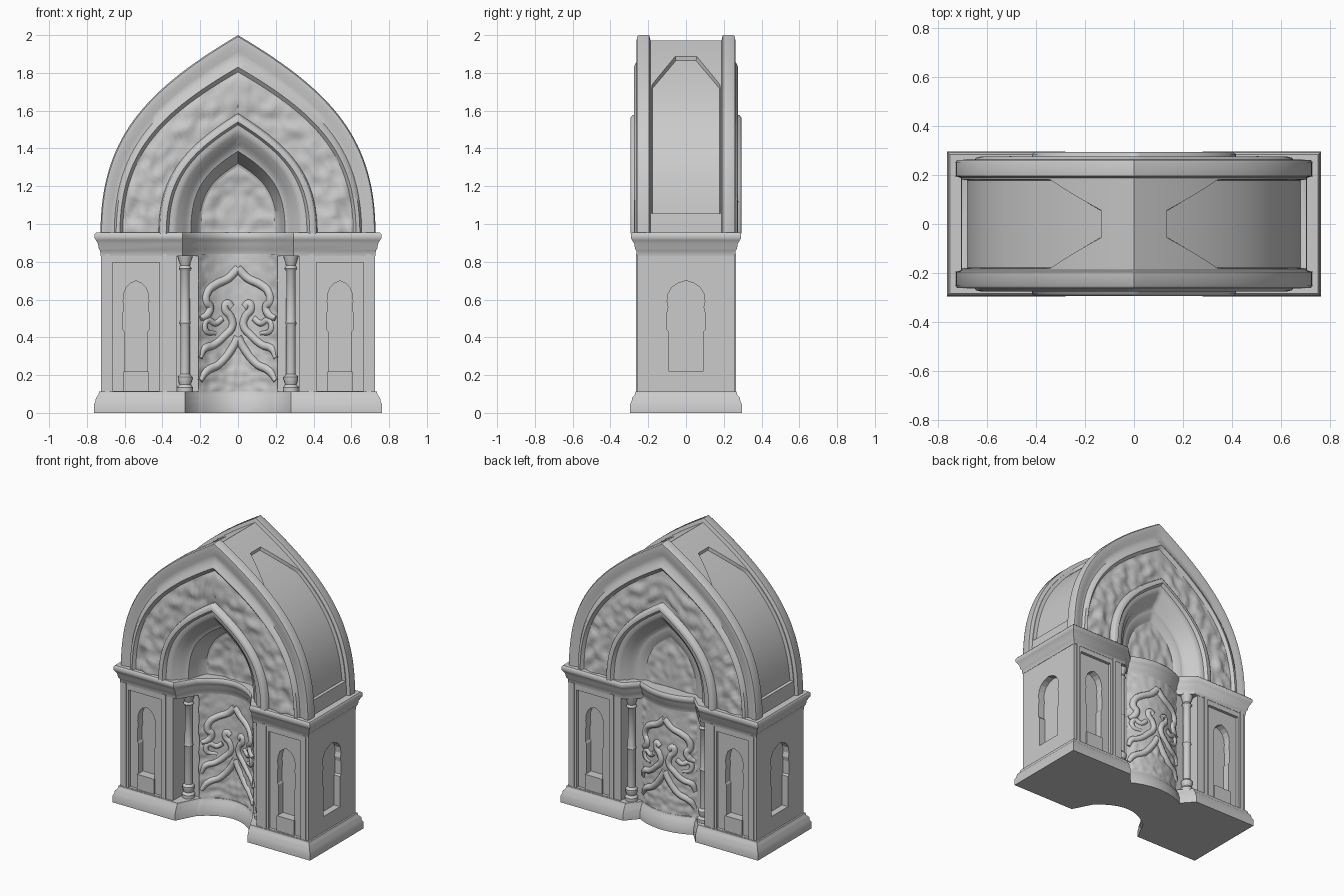
import bpy, bmesh, math
from mathutils import Vector, noise

if "Cube" in bpy.data.objects:
    bpy.data.objects.remove(bpy.data.objects["Cube"])

stone = bpy.data.materials.new("grey stone")
stone.diffuse_color = (0.6, 0.6, 0.6, 1)
stone.use_nodes = True
stone.node_tree.nodes["Principled BSDF"].inputs["Base Color"].default_value = stone.diffuse_color
SPRING = 0.95          # height where the arches start
SIDES = (-1, 1)        # front, back


def make(name, verts, faces, angle=35):
    me = bpy.data.meshes.new(name)
    me.from_pydata(verts, [], faces)
    bm = bmesh.new()
    bm.from_mesh(me)
    bmesh.ops.remove_doubles(bm, verts=bm.verts, dist=1e-5)
    bmesh.ops.recalc_face_normals(bm, faces=bm.faces)
    bm.to_mesh(me)
    bm.free()
    ob = bpy.data.objects.new(name, me)
    bpy.context.collection.objects.link(ob)
    me.materials.append(stone)
    bpy.ops.object.select_all(action='DESELECT')
    ob.select_set(True)
    bpy.context.view_layer.objects.active = ob
    if angle:
        bpy.ops.object.shade_smooth_by_angle(angle=math.radians(angle))
    return ob


def skin(name, rows, closed=False, bottom=False, top=False, angle=35):
    """Bridge equal-length rows of points."""
    n = len(rows[0])
    verts = [p for r in rows for p in r]
    faces = [(i * n + j, i * n + (j + 1) % n, (i + 1) * n + (j + 1) % n, (i + 1) * n + j)
             for i in range(len(rows) - 1) for j in range(n if closed else n - 1)]
    if bottom:
        faces.append(tuple(range(n)))
    if top:
        faces.append(tuple(range((len(rows) - 1) * n, len(rows) * n)))
    return make(name, verts, faces, angle)


def wall(x, s):
    """Niche wall: concave at the front, gently convex at the back."""
    u = (x / 0.2) ** 2
    return -0.025 - 0.09 * u if s < 0 else 0.228 - 0.05 * u


def plan(o, jamb_in, jamb_out, z):
    """Ground plan grown by o; the jambs splay from the niche to the pier face."""
    xs = [0.2 * i / 12 for i in range(13)]
    half = [(x, wall(x, -1) - o) for x in xs]
    half += [(jamb_in, -0.118 - o), (jamb_out, -0.258 - o), (0.725 + o, -0.258 - o),
             (0.725 + o, 0.258 + o), (jamb_out, 0.258 + o), (jamb_in, 0.175 + o)]
    half += [(x, wall(x, 1) + o) for x in reversed(xs)]
    return [(x, y, z) for x, y in half] + [(-x, y, z) for x, y in reversed(half[1:-1])]


PIER = (.322, .323)


def moulding(name, profile, jambs, first=None, last=None, **caps):
    rows = [plan(o, *jambs, z) for o, z in profile]
    rows = ([first] if first else []) + rows + ([last] if last else [])
    return skin(name, rows, True, angle=40, **caps)


# lower storey
moulding("base", [(.038, 0), (.038, .045), (.03, .06), (.027, .08), (.014, .095), (.01, .112)], (.207, .28),
         last=plan(0, *PIER, .113), bottom=True)
piers = moulding("piers", [(0, .1), (0, .88)], PIER, bottom=True, top=True)
moulding("cornice", [(.002, .83), (.005, .86), (.012, .868), (.016, .895), (.028, .915),
                     (.034, .925), (.034, .945), (.026, .955)], (.207, .295),
         first=plan(0, *PIER, .83), last=plan(-.065, .27, .36, .955))


# recessed pier panels and small arched niches, cut in two steps
def cut(name, shapes):
    verts, faces = [], []
    for outline, place in shapes:
        b, n = len(verts), len(outline)
        verts += [place(u, v, d) for d in (0, 1) for u, v in outline]
        faces += [tuple(range(b, b + n)), tuple(range(b + n, b + 2 * n))]
        faces += [(b + i, b + (i + 1) % n, b + n + (i + 1) % n, b + n + i) for i in range(n)]
    ob = make(name, verts, faces, None)
    mod = piers.modifiers.new(name, 'BOOLEAN')
    mod.object = ob
    mod.operation = 'DIFFERENCE'
    mod.solver = 'EXACT'
    bpy.context.view_layer.objects.active = piers
    bpy.ops.object.modifier_apply(modifier=mod.name)
    bpy.data.objects.remove(ob)


def niche_outline(w):
    right = [(.9 * w, .22), (.9 * w, .43), (w, .44), (w, .53), (.93 * w, .56), (w, .59),
             (.95 * w, .63), (.75 * w, .665), (.45 * w, .685)]
    return right + [(0, .70)] + [(-u, v) for u, v in reversed(right)]


def facing_y(cx, s, depth):
    return lambda u, v, d: (cx + u, s * (.258 - depth if d else .35), v)


def facing_x(s, depth):
    return lambda u, v, d: (s * (.725 - depth if d else .8), u, v)


panel = [(-.125, .115), (.125, .115), (.125, .795), (-.125, .795)]
fronts = [(sx * .54, s) for sx in SIDES for s in SIDES]
cut("panel_cutter", [(panel, facing_y(cx, s, .02)) for cx, s in fronts])
cut("niche_cutter", [(niche_outline(.068), facing_y(cx, s, .07)) for cx, s in fronts] +
    [(niche_outline(.1), facing_x(s, .045)) for s in SIDES])

# open the hidden ends of the piers and the strip covered by the carved walls
bm = bmesh.new()
bm.from_mesh(piers.data)
hidden = [f for f in bm.faces if all(v.co.z < .101 for v in f.verts) or all(v.co.z > .879 for v in f.verts)
          or all(abs(v.co.x) < .201 for v in f.verts)]
bmesh.ops.delete(bm, geom=hidden, context='FACES')
bm.to_mesh(piers.data)
bm.free()

# slim raised strips beside the pier panels, and the blocks below the niches
for cx, s in fronts:
    for name, x0, x1, z0, z1, y0, y1 in (
            ("pier_strip", -.165, -.14, .11, .84, .255, .265), ("pier_strip", .14, .165, .11, .84, .255, .265),
            ("niche_sill", -.066, .066, .11, .22, .235, .25)):
        skin(name, [[(cx + x, s * y, z) for x, y in ((x0, y0), (x1, y0), (x1, y1), (x0, y1))]
                    for z in (z0, z1)], True, True, True)

# corner columns
shaft = [(.042, .11), (.042, .135), (.03, .15), (.038, .175), (.038, .19), (.025, .205), (.025, .46),
         (.03, .475), (.025, .49), (.024, .75), (.034, .765), (.025, .78), (.038, .82), (.042, .84)]
for sx in SIDES:
    for cy in (-.145, .2):
        skin("column", [[(sx * .28 + r * math.cos(a * math.pi / 8), cy + r * math.sin(a * math.pi / 8), z)
                         for a in range(16)] for r, z in shaft], True)


# carved wall panels with a lobed frame and scrolling leaves
def carving(x, z, s):
    rough = noise.noise(Vector((abs(x) * 22, z * 22, 5 + s)))
    busy = 1 if z < .32 or abs(x) > .17 else .3
    return wall(x, s) + s * (.007 + .011 * busy * rough)


def ribbon(name, pts, s, radius):
    cu = bpy.data.curves.new(name, 'CURVE')
    cu.dimensions = '3D'
    cu.bevel_depth = radius
    cu.bevel_resolution = 2
    cu.resolution_u = 6
    sp = cu.splines.new('BEZIER')
    sp.bezier_points.add(len(pts) - 1)
    for i, (bp, (x, z)) in enumerate(zip(sp.bezier_points, pts)):
        bp.co = (x, wall(x, s) + s * .003, z)
        bp.radius = .6 if i == len(pts) - 1 else 1
        bp.handle_left_type = bp.handle_right_type = 'AUTO'
    cu.use_fill_caps = True
    cu.materials.append(stone)
    ob = bpy.data.objects.new(name, cu)
    bpy.context.collection.objects.link(ob)


frame = [(0, .765), (.05, .715), (.12, .68), (.16, .645), (.17, .59), (.15, .56), (.165, .52), (.2, .5)]
scroll = [(.035, .56), (.06, .58), (.07, .55), (.04, .51), (.03, .46), (.07, .41), (.13, .36), (.18, .34), (.2, .29)]
leaf = [(0, .4), (.04, .33), (.1, .26), (.17, .22), (.2, .17)]
hook = [(.085, .5), (.12, .475), (.165, .49), (.175, .44), (.12, .42)]
for s in SIDES:
    skin("carved_wall", [[(x, carving(x, z, s), z) for x in [-.21 + .42 * i / 44 for i in range(45)]]
                         for z in [.105 + .735 * j / 70 for j in range(71)]], angle=60)
    for sx in SIDES:
        for name, path, rad in (("lobed_frame", frame, .024), ("scroll", scroll, .022),
                                ("leaf", leaf, .023), ("hook", hook, .018)):
            ribbon(name, [(sx * x, z) for x, z in path], s, rad)


# pointed arches of the upper storey
def arch(t, w, h):
    """Point on a pointed arch, t from 0 (right foot) through 1 (apex) to 2 (left foot)."""
    side = 1 if t <= 1 else -1
    t = t if t <= 1 else 2 - t
    q = 1 - t
    full = .68 + .16 * min(1, max(0, (.62 - h) / .25))      # smaller arches are rounder
    x = q ** 3 + 3 * q * q * t + 3 * q * t * t * full
    z = 3 * q * q * t * .48 + 3 * q * t * t * .72 + t ** 3
    return side * w * x, SPRING + h * z


STEPS = [i / 36 for i in range(73)]


def arch_loft(name, stations, s, bump=0.0, sub=1, angle=45):
    rows = []
    for i in range((len(stations) - 1) * sub + 1):
        k, f = divmod(i, sub)
        f /= sub
        a, b = stations[k], stations[min(k + 1, len(stations) - 1)]
        w, h, y = (p + (q - p) * f for p, q in zip(a, b))
        row = []
        for t in STEPS:
            x, z = arch(t, w, h)
            n = 0
            if bump and 0 < i < (len(stations) - 1) * sub:
                n = bump * noise.noise(Vector((abs(x) * 17, z * 17, 2 + s)))
            row.append((x, s * (y + n), z))
        rows.append(row)
    return skin(name, rows, angle=angle)


outer = [(.706, 1.022, .188), (.728, 1.05, .195), (.728, 1.05, .25), (.722, 1.042, .26), (.695, 1.0, .262),
         (.675, .965, .252), (.655, .925, .252), (.645, .895, .27), (.625, .88, .275), (.61, .855, .255)]
band = [(.61, .855, .255), (.52, .755, .264), (.42, .635, .255)]
inner = [(.42, .635, .255), (.415, .625, .285), (.405, .612, .293), (.38, .59, .293), (.365, .575, .272),
         (.345, .555, .27), (.325, .53, .262), (.31, .51, .24), (.29, .49, .23), (.275, .47, .2), (.25, .435, .19)]
for s in SIDES:
    arch_loft("outer_arch_moulding", outer, s)
    arch_loft("carved_arch_band", band, s, .022, 6, 60)
    arch_loft("inner_arch_moulding", inner, s)
    y = .03 if s < 0 else .165
    edge = y + .025 if s < 0 else y
    arch_loft("niche_vault", [(.25, .435, .19), (.23, .405, (.19 + edge) / 2 + .01), (.205, .37, edge + .005),
                              (.195, .355, edge)], s)
    arch_loft("carved_tympanum", [(.195, .355, edge), (.12, .22, y + .004), (0, 0, y)], s, .012, 7, 60)

# outer vault surface between the two mouldings, with a tapering sunk panel on each side
lo, hi = .075, .9
ts = sorted([i / 36 for i in range(37)] + [lo, hi])
ts = [t for t in ts if t < lo] + [lo - 1e-3] + [t for t in ts if lo <= t <= hi] + [hi + 1e-3] + [t for t in ts if t > hi]
for sx in SIDES:
    rows = []
    for t in ts:
        width = .182 - .125 * min(1, max(0, (t - .72) / (hi - .72)))
        drop = .024 if lo <= t <= hi else 0
        row = []
        for y, d in ((-.195, 0), (-width, 0), (-width + .004, drop), (width - .004, drop), (width, 0), (.195, 0)):
            x, z = arch(t, .706 - d, 1.022 - d)
            row.append((sx * x, y, z))
        rows.append(row)
    skin("vault_side", rows)
